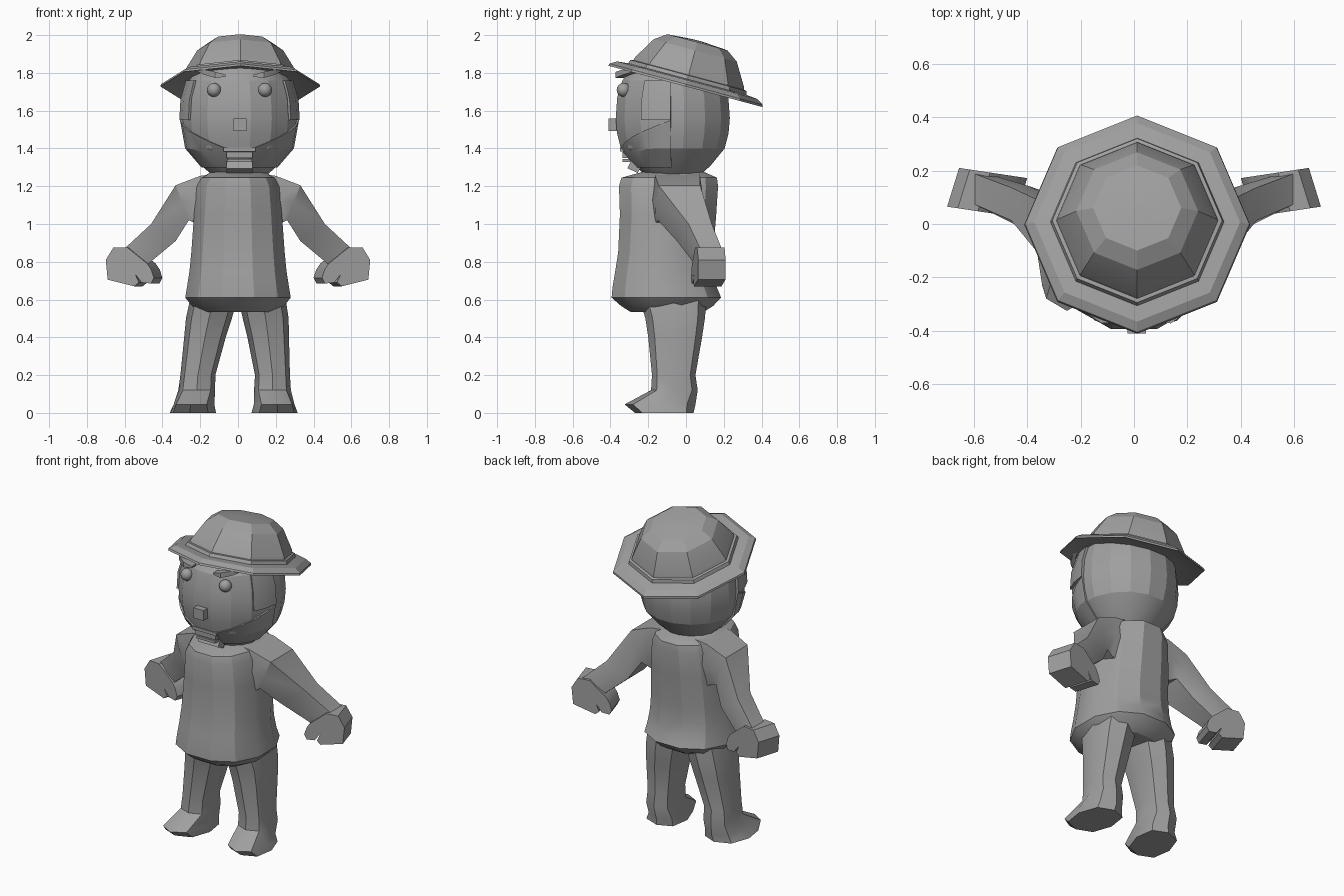
import bpy, bmesh, math
from mathutils import Vector, Matrix

if "Cube" in bpy.data.objects:
    bpy.data.objects.remove(bpy.data.objects["Cube"])

grey = bpy.data.materials.new("plain grey")
grey.diffuse_color = (0.35, 0.35, 0.35, 1)
grey.use_nodes = True
grey.node_tree.nodes["Principled BSDF"].inputs["Base Color"].default_value = grey.diffuse_color


def finish(name, bm, smooth=30):
    bmesh.ops.recalc_face_normals(bm, faces=bm.faces)
    me = bpy.data.meshes.new(name)
    bm.to_mesh(me)
    bm.free()
    ob = bpy.data.objects.new(name, me)
    bpy.context.collection.objects.link(ob)
    me.materials.append(grey)
    bpy.ops.object.select_all(action='DESELECT')
    ob.select_set(True)
    bpy.context.view_layer.objects.active = ob
    bpy.ops.object.shade_smooth_by_angle(angle=math.radians(smooth))
    return ob


def loft(name, rings, smooth=30):
    """Skin a list of equal-length point rings and cap both ends."""
    bm = bmesh.new()
    vs = [[bm.verts.new(p) for p in r] for r in rings]
    n = len(vs[0])
    for a, b in zip(vs, vs[1:]):
        for i in range(n):
            j = (i + 1) % n
            bm.faces.new((a[i], a[j], b[j], b[i]))
    bm.faces.new(vs[0])
    bm.faces.new(vs[-1])
    return finish(name, bm, smooth)


def oval(z, x0, x1, y0, y1, n, e=1.0, turn=0.0):
    """Rounded ring; e below 1 squares it off."""
    pts = []
    for i in range(n):
        a = 2 * math.pi * (i + turn) / n
        c, s = math.cos(a), math.sin(a)
        c, s = math.copysign(abs(c) ** e, c), math.copysign(abs(s) ** e, s)
        pts.append(Vector(((x0 + x1) / 2 + c * (x1 - x0) / 2,
                           (y0 + y1) / 2 + s * (y1 - y0) / 2, z)))
    return pts


def box(name, centre, size, rot_x=0):
    bm = bmesh.new()
    bmesh.ops.create_cube(bm, size=1)
    bm.transform(Matrix.Translation(centre) @ Matrix.Rotation(rot_x, 4, 'X')
                 @ Matrix.Diagonal((*size, 1)))
    return finish(name, bm)


# Torso
torso = [(.535, .20, -.30, .10), (.565, .25, -.35, .15), (.61, .288, -.403, .195),
         (.67, .278, -.397, .17), (.75, .265, -.383, .155), (.85, .255, -.367, .152),
         (1.05, .24, -.358, .168), (1.20, .225, -.363, .178), (1.245, .20, -.35, .172),
         (1.28, .14, -.22, .09)]
loft("torso", [oval(z, -r, r, a, b, 12, .9, .5) for z, r, a, b in torso], smooth=28)

# Head
HEAD_X, HEAD_Y = .008, -.07
head = [(1.26, .15), (1.31, .205), (1.40, .28), (1.48, .301), (1.56, .308),
        (1.67, .30), (1.76, .272), (1.85, .20), (1.90, .06)]


def head_r(z):
    for (z0, r0), (z1, r1) in zip(head, head[1:]):
        if z <= z1:
            return r0 + (r1 - r0) * (z - z0) / (z1 - z0)
    return .06


loft("head", [oval(z, HEAD_X - r, HEAD_X + r, HEAD_Y - r, HEAD_Y + r, 16, 1, .5)
              for z, r in head], smooth=20)


def head_pt(a, z, out):
    """Point on the head; a is the angle from straight ahead."""
    r = head_r(z) + out
    return Vector((HEAD_X + math.sin(a) * r, HEAD_Y - math.cos(a) * r, z))


def shell(name, degs, side, levels, out):
    """Raised patch following the head."""
    rings = []
    for deg in degs:
        a = side * math.radians(deg)
        zs = levels(deg)
        rings.append([head_pt(a, z, out) for z in zs] +
                     [head_pt(a, z, -.03) for z in reversed(zs)])
    loft(name, rings, smooth=20)


def jaw_levels(deg):
    top = 1.40 + .15 * (deg - 15) / 73
    return [1.30, min(1.40, (1.30 + top) / 2), top]


for side, word in ((1, "right"), (-1, "left")):
    # Jaw curving up to the cheeks, and the side plate above it
    shell(word + "_jaw", (15, 30, 45, 60, 75, 88), side, jaw_levels, .008)
    shell(word + "_cheek_plate", (58, 72, 88), side, lambda d: [1.55, 1.66, 1.76], .012)

    # Eye
    bm = bmesh.new()
    bmesh.ops.create_uvsphere(bm, u_segments=12, v_segments=8, radius=.037)
    bm.transform(Matrix.Translation((HEAD_X + side * .135, -.33, 1.71)))
    finish(word + "_eye", bm, 50)

    # Eyebrow: slim tapered blade
    path = [(.075, -.355, 1.785, .006), (.13, -.36, 1.79, .016),
            (.19, -.32, 1.805, .014), (.235, -.24, 1.82, .006)]
    loft(word + "_eyebrow", [[Vector((HEAD_X + side * x, y + dy, z + dz)) for dy, dz in
                              ((-.012, -h), (-.012, h), (.03, h), (.03, -h))]
                             for x, y, z, h in path])

# Nose, lips, chin
box("nose", (.01, -.375, 1.525), (.07, .07, .065))
box("upper_lip", (HEAD_X, -.325, 1.395), (.17, .05, .02))
box("teeth", (HEAD_X, -.31, 1.365), (.14, .05, .03))
box("lower_lip", (HEAD_X, -.31, 1.335), (.13, .05, .016))
box("chin", (HEAD_X, -.272, 1.305), (.14, .06, .05), math.radians(-25))

# Hat: eight-sided lathe leaning back, with a thin, nearly flat brim
tilt = Matrix.Translation((.012, 0, 1.738)) @ Matrix.Rotation(math.radians(-15), 4, 'X')
hat = [(.28, .012), (.36, .004), (.423, -.010), (.42, .002), (.385, .024), (.325, .030),
       (.318, .050), (.303, .053), (.298, .07), (.228, .187), (.165, .232), (.02, .242)]
loft("hat", [[tilt @ p for p in oval(h, -r, r, -r, r, 8)] for r, h in hat], smooth=20)

# Arms and hands; each arm section gives its upper and lower ends with y spans
arm = [((.10, 1.268, -.18, .09), (.16, .98, -.18, .09)),
       ((.20, 1.255, -.18, .09), (.22, 1.0, -.18, .09)),
       ((.33, 1.205, -.16, .09), (.26, 1.02, -.165, .10)),
       ((.46, 1.0, .005, .145), (.33, .91, -.06, .14)),
       ((.595, .875, .065, .195), (.48, .785, .04, .175))]
section = [(0, .06), (0, .94), (.5, 1), (1, .9), (1, .06), (.5, 0)]
palm = [(.585, .875), (.66, .875), (.70, .81), (.69, .705), (.55, .67), (.525, .69),
        (.545, .735), (.51, .69), (.46, .685), (.445, .715), (.46, .76), (.48, .79)]
for side, word in ((1, "right"), (-1, "left")):
    rings = []
    for up, lo in arm:
        ring = []
        for t, f in section:
            x, z, y0, y1 = (u + (v - u) * t for u, v in zip(up, lo))
            ring.append(Vector((side * x, y0 + (y1 - y0) * f, z)))
        rings.append(ring)
    loft(word + "_arm", rings)
    # The hand is turned, so its back edge sits nearer the body
    loft(word + "_hand", [[Vector((side * (x - dx), y + .15 * (x - .6), z)) for x, z in palm]
                          for dx, y in ((0, .05), (.045, .195))])

# Legs with pointed feet; the left one stands a little wider
leg = [(.62, .0, .25, -.25, .11), (.50, .025, .268, -.215, .10), (.40, .05, .27, -.20, .085),
       (.20, .09, .275, -.18, .05), (.12, .085, .28, -.185, .062),
       (.045, .08, .295, -.325, .05), (0, .07, .315, -.27, .04)]
for side, word in ((1, "right"), (-1, "left")):
    rings = []
    for z, x0, x1, y0, y1 in leg:
        ring = oval(z, x0, x1, y0, y1, 8, .8)
        k = max(0, 1 - z / .6)
        for p in ring:
            p.x += k * (.045 if side < 0 else 0)
            if z < .1:  # toes turn outward
                p.x += -.10 * (p.y + .10)
            p.x *= side
        rings.append(ring)
    loft(word + "_leg", rings)
